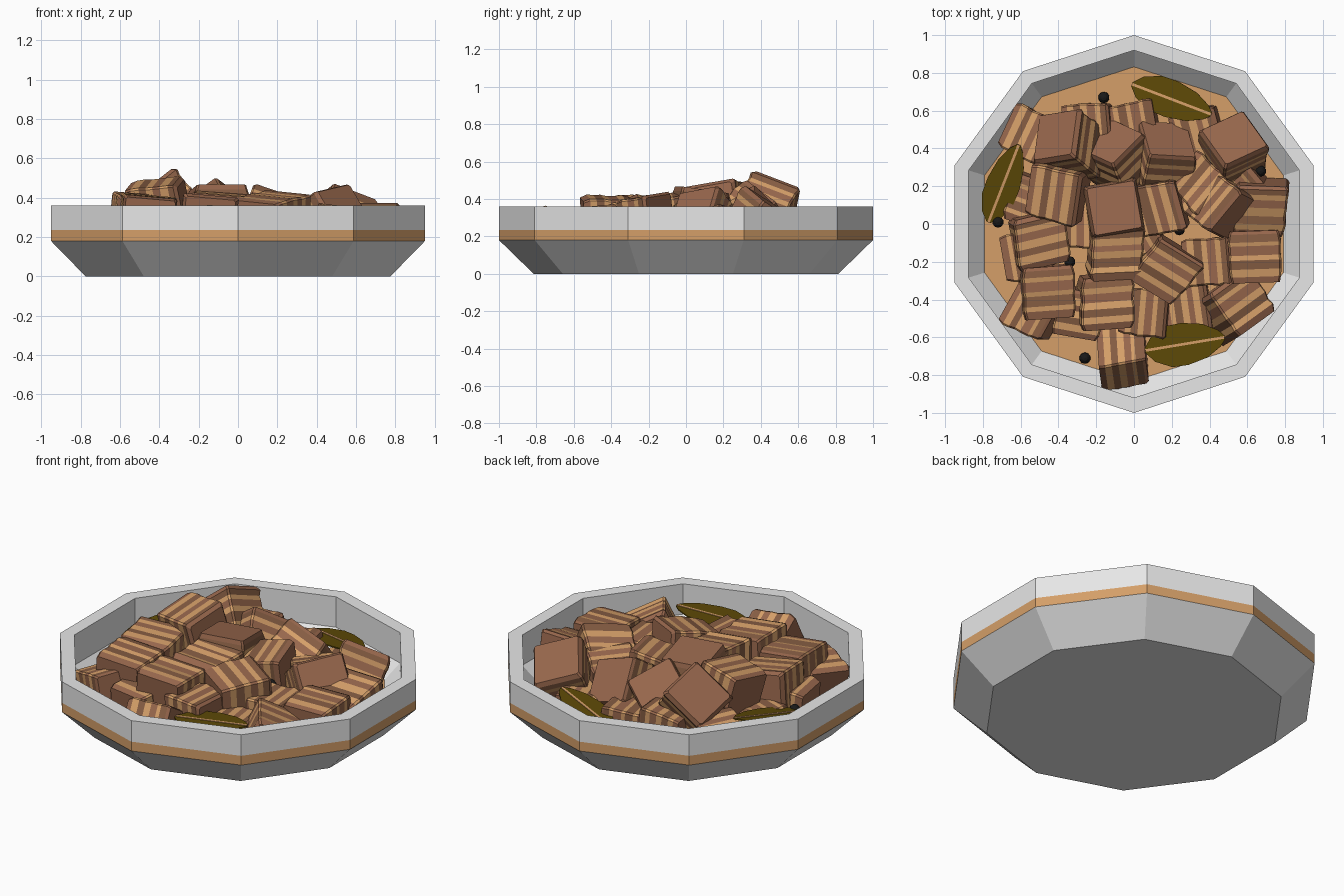
import bpy, bmesh, math, random
from mathutils import Matrix, Vector

random.seed(4)
if "Cube" in bpy.data.objects:
    bpy.data.objects.remove(bpy.data.objects["Cube"])


def material(name, rgb):
    m = bpy.data.materials.new(name)
    m.use_nodes = True
    m.diffuse_color = (*rgb, 1)
    m.node_tree.nodes["Principled BSDF"].inputs["Base Color"].default_value = (*rgb, 1)
    return m


WHITE = material("glazed white", (0.8, 0.8, 0.8))
TAN = material("golden tan", (0.66, 0.345, 0.14))
SKIN = material("reddish brown", (0.31, 0.135, 0.073))
MEAT = material("dark brown", (0.235, 0.108, 0.055))
OLIVE = material("olive", (0.11, 0.067, 0.002))
BLACK = material("pepper black", (0.01, 0.01, 0.01))


def finish(name, bm, mats):
    bmesh.ops.recalc_face_normals(bm, faces=bm.faces)
    mesh = bpy.data.meshes.new(name)
    bm.to_mesh(mesh)
    bm.free()
    for m in mats:
        mesh.materials.append(m)
    bpy.context.collection.objects.link(bpy.data.objects.new(name, mesh))


def loft(bm, rings):
    """Bridge closed rings of points; returns faces grouped by band, then both caps."""
    rows = [[bm.verts.new(p) for p in ring] for ring in rings]
    n = len(rows[0])
    bands = [[bm.faces.new((a[i], a[(i + 1) % n], b[(i + 1) % n], b[i])) for i in range(n)]
             for a, b in zip(rows, rows[1:])]
    return bands, [bm.faces.new(rows[0]), bm.faces.new(rows[-1])]


def decagon(r, z):
    return [(r * math.sin(math.tau * k / 10), r * math.cos(math.tau * k / 10), z)
            for k in range(10)]


# Ten-sided bowl with a coloured band
bm = bmesh.new()
profile = [(0.815, 0), (1, 0.18), (1, 0.235), (1, 0.36), (0.92, 0.36), (0.92, 0.18), (0.83, 0.09)]
bands, caps = loft(bm, [decagon(r, z) for r, z in profile])
for f in bands[1]:
    f.material_index = 1
finish("bowl", bm, [WHITE, TAN])

# Broth filling the bottom
bm = bmesh.new()
loft(bm, [decagon(0.825, 0.085), decagon(0.832, 0.096)])
finish("broth", bm, [TAN])


def bowl_floor(p):
    """Height of the hidden bowl thickness below a point, so nothing pokes through."""
    r = max(p.x * math.sin(a) + p.y * math.cos(a)
            for a in (math.tau * (k + 0.5) / 10 for k in range(10))) / math.cos(math.pi / 10)
    return max(0.06, r - 0.77)


# Layered meat cubes: softened squares stacked along the layer axis
LEVELS = [-0.5, -0.36, -0.24, -0.08, 0.05, 0.2, 0.31, 0.42, 0.5]
LAYERS = [1, 0, 2, 0, 1, 0, 2, 1]


def meat_cube(index, x, y, z, yaw, tilt, roll, size):
    bm = bmesh.new()
    rings = []
    skew = Vector((random.uniform(-0.12, 0.12), random.uniform(-0.12, 0.12), 0))
    for i, level in enumerate(LEVELS):
        end = i in (0, len(LEVELS) - 1)
        h = level if end else level + random.uniform(-0.025, 0.025)
        half = 0.46 if end else random.uniform(0.485, 0.52)
        c = half - 0.035
        corners = [(half, -c), (half, c), (c, half), (-c, half),
                   (-half, c), (-half, -c), (-c, -half), (c, -half)]
        rings.append([(Vector((a, b, h)) + skew * h) * size for a, b in corners])
    bands, caps = loft(bm, rings)
    for band, layer in zip(bands + [caps], LAYERS + [1]):
        for f in band:
            f.material_index = layer
    bm.transform(Matrix.Translation((x, y, z)) @ Matrix.Rotation(math.radians(yaw), 4, "Z")
                 @ Matrix.Rotation(math.radians(tilt), 4, "Y")
                 @ Matrix.Rotation(math.radians(roll), 4, "Z"))
    for v in bm.verts:
        v.co.z = max(v.co.z, bowl_floor(v.co))
    finish(f"meat_cube_{index}", bm, [TAN, SKIN, MEAT])


# Top layer: x, y, z, yaw of layer axis, tilt of axis from vertical, roll
upper = [
    (-.34, .41, .33, 150, 45, 30), (-.09, .35, .28, 105, 46, 40), (.16, .34, .26, 70, 50, 25),
    (.52, .39, .25, 85, 35, 35), (-.4, .17, .34, -10, 80, 10), (-.11, .08, .31, 100, 8, 0),
    (.12, .09, .26, 15, 85, 5), (.46, .1, .26, -45, 58, 10), (.67, .09, .2, 88, 80, 0),
    (-.5, -.08, .27, 103, 85, 5), (-.1, -.14, .28, 92, 80, 5), (.17, -.24, .27, 58, 85, 5),
    (.64, -.17, .21, 92, 88, 0), (-.46, -.36, .27, 94, 88, 5), (-.15, -.41, .27, 94, 85, 5),
    (.53, -.44, .18, 125, 88, 25),
]
# Bottom layer
lower = [
    (-.06, -.7, .19, 5, 88, -32), (.06, -.47, .21, -5, 85, 0), (.28, -.46, .13, 8, 88, 0),
    (-.53, -.46, .2, -30, 80, 5), (-.28, -.47, .18, 80, 85, 0), (-.55, .47, .17, -25, 82, 0),
    (-.24, .51, .2, 5, 85, 0), (0, .52, .16, 10, 85, 0), (.34, .48, .13, 15, 85, 0),
    (-.54, .12, .14, 70, 85, 0), (-.56, -.17, .17, 10, 85, 0), (.4, -.2, .19, 5, 82, 0),
    (.36, .2, .23, -40, 80, 0), (0, -.05, .17, 30, 85, 0), (-.3, 0, .17, 0, 85, 0),
    (.55, .22, .14, 40, 80, 0),
]
for i, spec in enumerate(upper):
    meat_cube(i + 1, *spec, size=0.275)
for i, spec in enumerate(lower):
    meat_cube(len(upper) + i + 1, *spec, size=0.25)


# Bay leaves: thin pointed outlines with a raised vein strip
def leaf(name, start, end, width):
    a, b = Vector(start), Vector(end)
    along = (b - a).normalized()
    side = Vector((0, 0, 1)).cross(along).normalized()
    up = along.cross(side)
    shape = [(0, .12), (.1, .6), (.3, .98), (.5, 1), (.75, .8), (.93, .4), (1, .1)]

    def strip(label, half_width, lift, mat):
        bm = bmesh.new()
        left = [a.lerp(b, t) + side * half_width(w) + up * lift for t, w in shape]
        right = [a.lerp(b, t) - side * half_width(w) + up * lift for t, w in reversed(shape)]
        loft(bm, [left + right, [p + up * 0.007 for p in left + right]])
        finish(label, bm, [mat])

    strip(name, lambda w: w * width / 2, 0, OLIVE)
    strip(name + "_vein", lambda w: 0.007, 0.003, TAN)


leaf("back_leaf", (-.01, .74, .23), (.41, .58, .28), .2)
leaf("side_leaf", (-.77, .01, .24), (-.61, .42, .31), .18)
leaf("front_leaf", (.06, -.67, .27), (.48, -.6, .3), .225)

# Peppercorns
spots = [(-.16, .67, .12), (.67, .28, .22), (-.72, .01, .24), (.24, -.03, .27),
         (-.34, -.2, .31), (-.26, -.71, .12), (.35, -.69, .2)]
for i, p in enumerate(spots):
    bm = bmesh.new()
    bmesh.ops.create_uvsphere(bm, u_segments=10, v_segments=6, radius=0.03)
    bm.transform(Matrix.Translation(p))
    finish(f"peppercorn_{i + 1}", bm, [BLACK])
